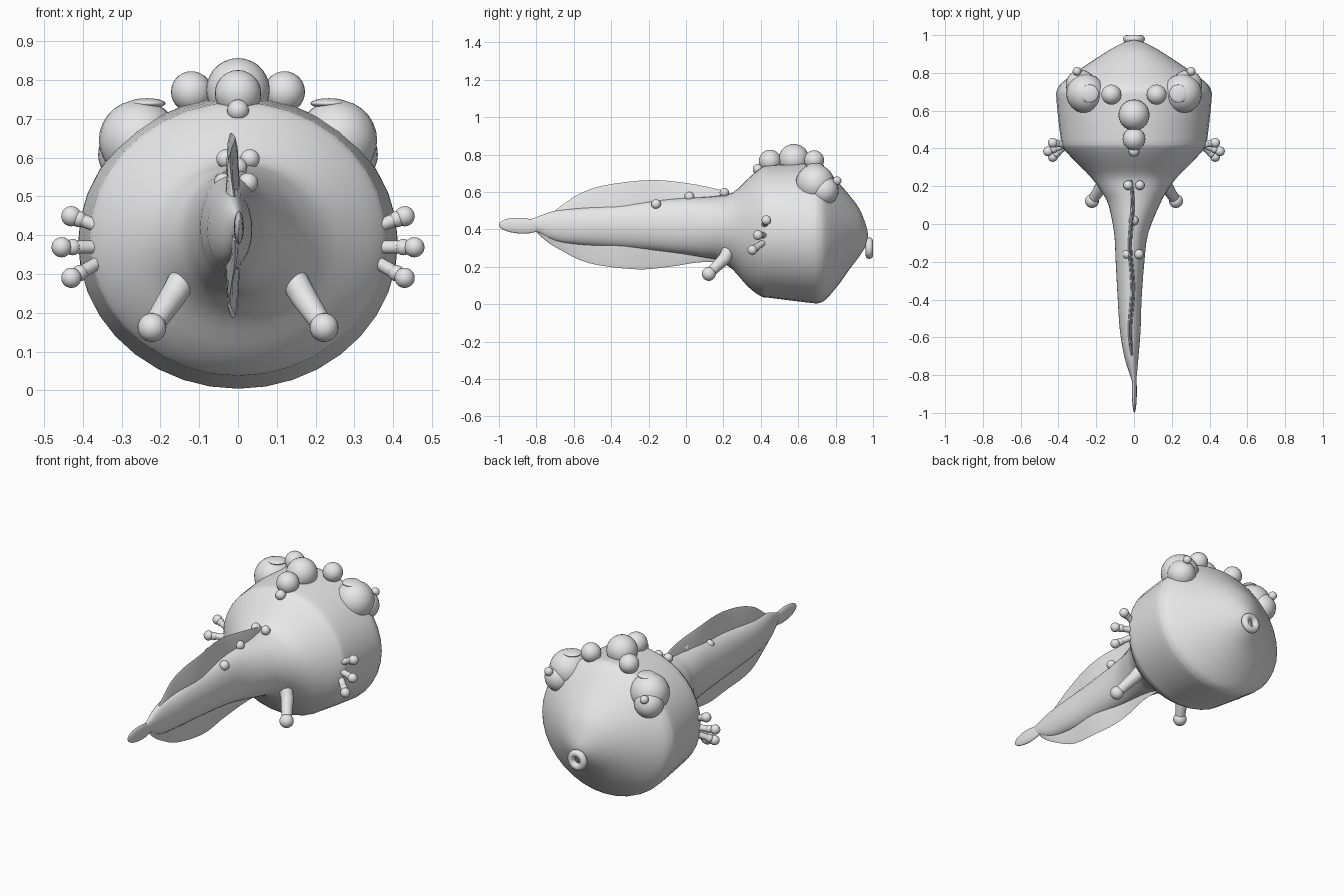
import bpy, bmesh, math
from mathutils import Vector

if "Cube" in bpy.data.objects:
    bpy.data.objects.remove(bpy.data.objects["Cube"])

skin = bpy.data.materials.new("pale grey")
skin.diffuse_color = (0.8, 0.8, 0.8, 1)
skin.use_nodes = True
skin.node_tree.nodes["Principled BSDF"].inputs["Base Color"].default_value = skin.diffuse_color


def finish(obj, angle=40):
    obj.data.materials.clear()
    obj.data.materials.append(skin)
    bpy.ops.object.select_all(action='DESELECT')
    obj.select_set(True)
    bpy.context.view_layer.objects.active = obj
    bpy.ops.object.shade_smooth_by_angle(angle=math.radians(angle))


def mesh_obj(name, bm, angle=40):
    bmesh.ops.recalc_face_normals(bm, faces=bm.faces)
    me = bpy.data.meshes.new(name)
    bm.to_mesh(me)
    bm.free()
    obj = bpy.data.objects.new(name, me)
    bpy.context.collection.objects.link(obj)
    finish(obj, angle)
    return obj


def ball(name, loc, r, scale=(1, 1, 1)):
    bpy.ops.mesh.primitive_uv_sphere_add(segments=24, ring_count=14, radius=r, location=loc)
    obj = bpy.context.object
    obj.name = name
    obj.scale = scale
    finish(obj)
    return obj


def rod(name, a, b, r1, r2):
    a, b = Vector(a), Vector(b)
    bpy.ops.mesh.primitive_cone_add(vertices=16, radius1=r1, radius2=r2,
                                    depth=(b - a).length, location=(a + b) / 2)
    obj = bpy.context.object
    obj.name = name
    obj.rotation_euler = (b - a).to_track_quat('Z', 'Y').to_euler()
    finish(obj)


def spline(rows, steps):
    """Catmull-Rom interpolation through rows of numbers."""
    out = []
    for i in range(len(rows) - 1):
        p0, p1, p2, p3 = (rows[min(max(i + k, 0), len(rows) - 1)] for k in (-1, 0, 1, 2))
        for s in range(steps):
            t = s / steps
            out.append([b + 0.5 * t * (c - a + t * (2*a - 5*b + 4*c - d + t * (3*(b - c) + d - a)))
                        for a, b, c, d in zip(p0, p1, p2, p3)])
    return out + [list(rows[-1])]


def loft(name, loops, angle=40):
    bm = bmesh.new()
    rings = [[bm.verts.new(p) for p in loop] for loop in loops]
    n = len(rings[0])
    for a, b in zip(rings, rings[1:]):
        for i in range(n):
            bm.faces.new((a[i], a[(i + 1) % n], b[(i + 1) % n], b[i]))
    bm.faces.new(rings[0])
    bm.faces.new(rings[-1])
    return mesh_obj(name, bm, angle)


# Head and tail in one body: y, centre x, half width, top z, bottom z
body = [(-.86, .002, .004, .445, .425), (-.80, -.003, .018, .465, .39),
        (-.70, -.014, .038, .50, .338), (-.56, -.02, .055, .515, .317),
        (-.40, -.023, .063, .529, .305), (-.20, -.021, .076, .55, .29),
        (-.05, -.015, .09, .565, .273), (.10, 0, .135, .573, .25),
        (.17, 0, .172, .58, .235), (.25, 0, .23, .597, .185),
        (.33, 0, .31, .67, .095), (.40, 0, .373, .73, .043),
        (.45, 0, .388, .745, .034), (.66, 0, .411, .756, .008),
        (.71, 0, .407, .752, .006), (.75, 0, .38, .722, .028),
        (.82, 0, .285, .645, .11), (.88, 0, .195, .575, .195),
        (.93, 0, .115, .505, .26), (.963, 0, .05, .42, .315),
        (.973, 0, .008, .375, .355)]
loops = []
for y, xc, rx, top, bot in spline(body, 3):
    loops.append([(xc + rx * math.cos(a), y, (top + bot) / 2 + (top - bot) / 2 * math.sin(a))
                  for a in (2 * math.pi * i / 36 for i in range(36))])
loft("body", loops)


# Thin wavy fins along the tail: y, edge z, root z
def fin(name, rows):
    loops = []
    for y, edge, root in spline(rows, 4):
        x = -.014 + .007 * math.sin(y * 14)
        loops.append([(x - .014, y, root), (x - .006, y, edge * .85 + root * .15), (x, y, edge),
                      (x + .006, y, edge * .85 + root * .15), (x + .014, y, root)])
    loft(name, loops, 50)


fin("upper_fin", [(-.70, .50, .45), (-.64, .545, .46), (-.57, .59, .47), (-.44, .635, .48),
                  (-.19, .664, .50), (.02, .645, .52), (.18, .612, .53), (.25, .585, .54)])
fin("lower_fin", [(-.80, .385, .42), (-.75, .34, .40), (-.68, .295, .39), (-.52, .22, .37),
                  (-.27, .187, .34), (-.09, .20, .32), (.07, .224, .30), (.23, .225, .28)])

# Flat paddle at the tail end
paddle = ball("tail_paddle", (.002, -.885, .42), 1, (.013, .115, .042))
paddle.rotation_euler.x = math.radians(-3)

# Mouth ring
bpy.ops.mesh.primitive_torus_add(location=(0, .98, .30), rotation=(math.pi / 2, 0, 0),
                                 major_segments=28, minor_segments=12,
                                 major_radius=.038, minor_radius=.02)
bpy.context.object.name = "mouth"
finish(bpy.context.object)

# Row of bumps on the crown
ball("crown_bump_large", (0, .577, .775), .082)
ball("crown_bump_medium", (0, .45, .766), .06)
ball("crown_bump_small", (0, .385, .722), .028)

for s, side in ((-1, "left"), (1, "right")):
    ball(side + "_crown_bump", (.12 * s, .685, .77), .053)

    # Eye: main ball, raised cap, outer ball and small bead
    ball(side + "_eye", (.255 * s, .69, .645), .104)
    ball(side + "_eye_cap", (.235 * s, .69, .74), .048, (1, 1, .28))
    ball(side + "_outer_eye", (.283 * s, .738, .608), .078)
    ball(side + "_eye_bead", (.302 * s, .808, .66), .023)

    # Three-fingered hand
    for k, (base, tip) in enumerate([((.365, .42, .425), (.43, .43, .449)),
                                     ((.36, .42, .37), (.455, .385, .369)),
                                     ((.36, .415, .33), (.43, .355, .29))]):
        a = Vector((base[0] * s, base[1], base[2]))
        b = Vector((tip[0] * s, tip[1], tip[2]))
        rod(f"{side}_finger_{k}", a, b, .017, .017)
        ball(f"{side}_knuckle_{k}", a.lerp(b, .7), .021)
        ball(f"{side}_fingertip_{k}", b, .026)

    # Hind leg with round foot
    hip, knee, foot = ((.13 * s, .24, .31), (.168 * s, .205, .243), (.222 * s, .122, .162))
    rod(side + "_thigh", hip, knee, .037, .034)
    ball(side + "_knee", knee, .034)
    rod(side + "_shin", knee, foot, .034, .026)
    ball(side + "_foot", foot, .037)

    # Paired warts on the tail
    ball(side + "_front_wart", (.031 * s, .205, .597), .025)
    ball(side + "_rear_wart", (-.005 + .031 * s, -.16, .535), .026)

ball("middle_wart", (-.002, .018, .575), .026)
